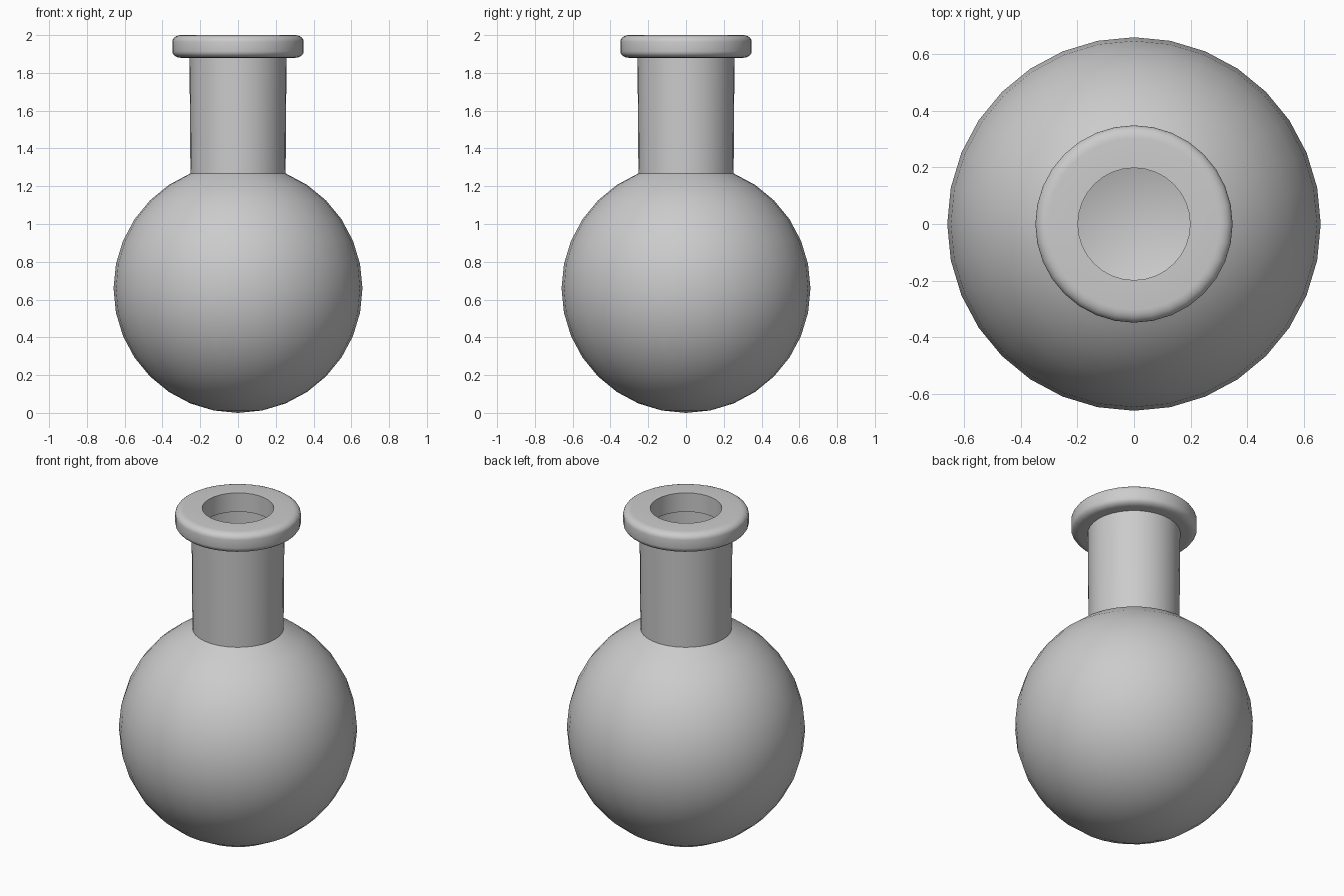
import bpy
import bmesh
from math import cos, sin, pi

SEGMENTS = 32

cube = bpy.data.objects.get("Cube")
if cube:
    bpy.data.objects.remove(cube, do_unlink=True)

grey = bpy.data.materials.new("plain grey")
grey.use_nodes = True
colour = (0.6, 0.6, 0.6, 1)
grey.diffuse_color = colour
grey.node_tree.nodes["Principled BSDF"].inputs["Base Color"].default_value = colour


def lathe(name, profile, closed=False):
    """Turn (radius, z) points, listed upward on the outside, about the z axis."""
    bm = bmesh.new()
    rings = []
    for r, z in profile:
        if r < 1e-5:
            rings.append([bm.verts.new((0, 0, z))] * SEGMENTS)
        else:
            rings.append([bm.verts.new((r * cos(2 * pi * j / SEGMENTS),
                                        r * sin(2 * pi * j / SEGMENTS), z))
                          for j in range(SEGMENTS)])
    pairs = list(zip(rings, rings[1:]))
    if closed:
        pairs.append((rings[-1], rings[0]))
    for low, high in pairs:
        for j in range(SEGMENTS):
            k = (j + 1) % SEGMENTS
            corners = dict.fromkeys((low[j], low[k], high[k], high[j]))
            bm.faces.new(list(corners))
    mesh = bpy.data.meshes.new(name)
    bm.to_mesh(mesh)
    bm.free()
    mesh.materials.append(grey)
    obj = bpy.data.objects.new(name, mesh)
    bpy.context.collection.objects.link(obj)
    bpy.ops.object.select_all(action="DESELECT")
    obj.select_set(True)
    bpy.context.view_layer.objects.active = obj
    bpy.ops.object.shade_smooth_by_angle(angle=pi / 6)
    return obj


# Round bulb, open at its second ring from the top, drawn up into the neck
R = 0.659
bulb = [(R * sin(i * pi / 16), R - R * cos(i * pi / 16)) for i in range(15)]
lathe("flask_body", bulb + [(0.257, 1.89)])


# Rounded collar around the mouth
def corner(r, z, start):
    """Quarter-round outer corner starting at the given angle."""
    return [(r + 0.045 * cos(start + i * pi / 10), z + 0.035 * sin(start + i * pi / 10))
            for i in range(6)]


lathe("collar",
      [(0.198, 1.885)] + corner(0.303, 1.915, -pi / 2) + corner(0.303, 1.965, 0)
      + [(0.198, 2.0)], closed=True)
